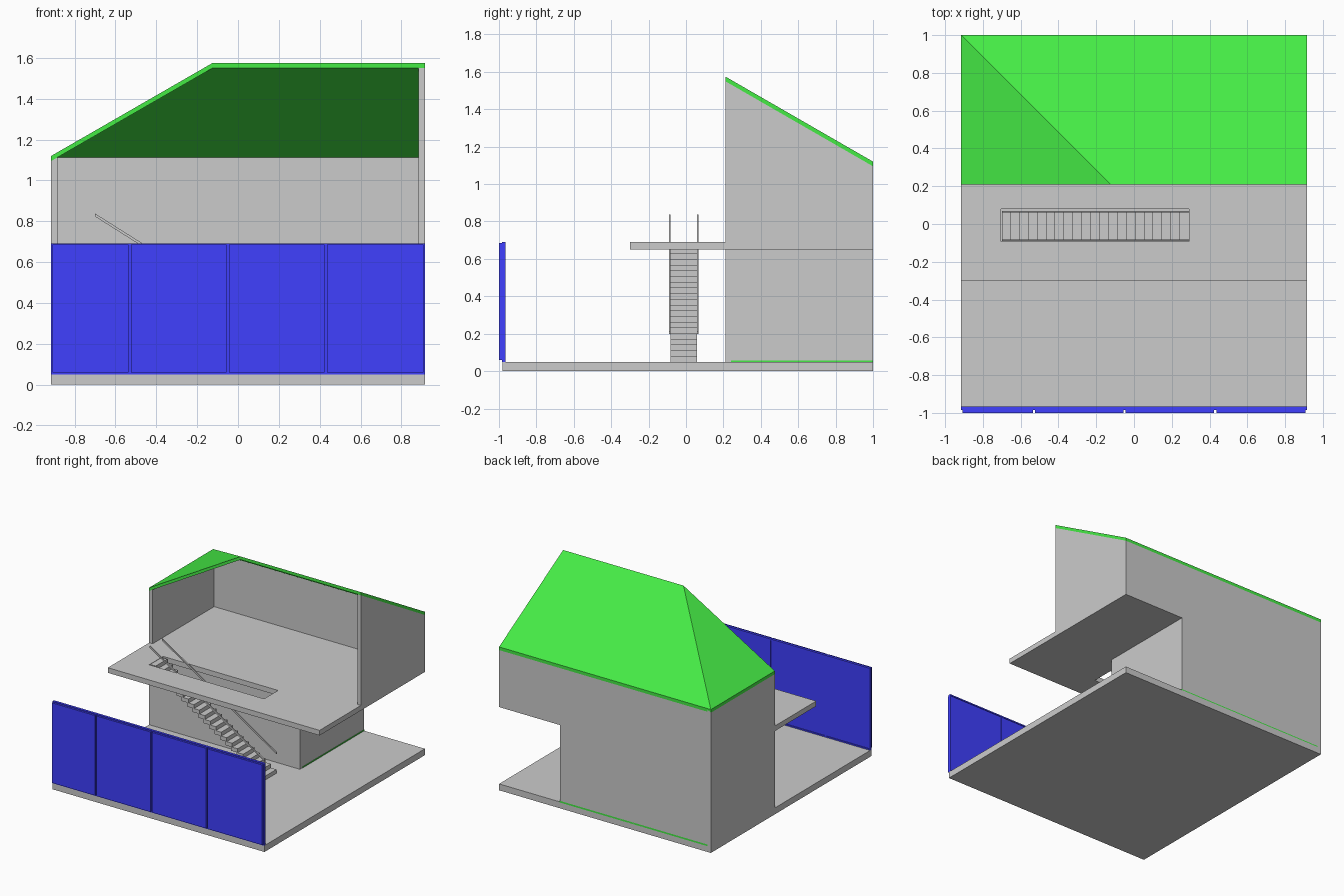
import bpy, bmesh, math
from mathutils import Vector

if "Cube" in bpy.data.objects:
    bpy.data.objects.remove(bpy.data.objects["Cube"])


def material(name, rgb):
    m = bpy.data.materials.new(name)
    m.diffuse_color = (*rgb, 1)
    m.use_nodes = True
    m.node_tree.nodes["Principled BSDF"].inputs["Base Color"].default_value = m.diffuse_color
    return m


GREEN = material("green", (0.06, 0.83, 0.06))
BLUE = material("blue", (0.05, 0.05, 1.0))


def finish(name, bm, mat=None):
    bmesh.ops.recalc_face_normals(bm, faces=bm.faces)
    me = bpy.data.meshes.new(name)
    bm.to_mesh(me)
    bm.free()
    ob = bpy.data.objects.new(name, me)
    bpy.context.collection.objects.link(ob)
    if mat:
        me.materials.append(mat)
    return ob


def prism(name, pts, axis, lo, hi, mat=None):
    """Extrude a 2D profile along one axis (profile uses the other two, in order)."""
    bm = bmesh.new()

    def at(p, d):
        c = list(p)
        c.insert("xyz".index(axis), d)
        return bm.verts.new(c)
    a = [at(p, lo) for p in pts]
    b = [at(p, hi) for p in pts]
    bm.faces.new(a)
    bm.faces.new(b)
    n = len(pts)
    for i in range(n):
        j = (i + 1) % n
        bm.faces.new((a[i], a[j], b[j], b[i]))
    return finish(name, bm, mat)


def box(name, x, y, z, mat=None):
    pts = [(x[0], y[0]), (x[1], y[0]), (x[1], y[1]), (x[0], y[1])]
    return prism(name, pts, "z", z[0], z[1], mat)


W, T = 0.915, 0.03            # half width, wall thickness
FRONT, BACK = 0.21, 1.0       # house front and back
EAVE, RIDGE, ROOF_T = 1.12, 1.575, 0.025
SLOPE = (RIDGE - EAVE) / (BACK - FRONT)
LOW = EAVE - ROOF_T           # wall top at the outer face
LOW_IN = LOW + T * SLOPE      # wall top at the inner face
BLOCK = 0.388                 # right end of the ground floor room
IN = W - T

# Ground slab and green room floor
box("ground_slab", (-W, W), (-0.98, BACK), (0, 0.05))
box("room_floor", (-IN, BLOCK + 0.003), (FRONT + T, BACK), (0.045, 0.058), GREEN)

# Walls
prism("left_wall", [(-W, 0.05), (-IN, 0.05), (-IN, LOW_IN), (-W, LOW)], "y", FRONT, BACK)
prism("right_upper_wall", [(FRONT, 0.65), (BACK, 0.65), (BACK, LOW), (FRONT, RIDGE - ROOF_T)],
      "x", IN, W)
prism("back_upper_wall", [(BACK - T, 0.65), (BACK, 0.65), (BACK, LOW), (BACK - T, LOW_IN)],
      "x", -IN, IN)
box("back_lower_wall", (-IN, BLOCK), (BACK - T, BACK), (0.058, 0.65))
box("front_lower_wall", (-IN, BLOCK), (FRONT, FRONT + T), (0.05, 0.65))
box("right_lower_wall", (BLOCK - T, BLOCK), (FRONT + T, BACK - T), (0.058, 0.65))

# Upper floor with balcony and stairwell opening
floor = prism("upper_floor", [(-W, -0.3), (W, -0.3), (W, FRONT), (IN, FRONT), (IN, BACK - T),
                              (-IN, BACK - T), (-IN, FRONT), (-W, FRONT)], "z", 0.65, 0.69)
cutter = box("stairwell_cutter", (-0.703, 0.29), (-0.092, 0.08), (0.6, 0.75))
cutter.hide_render = True
mod = floor.modifiers.new("stairwell", "BOOLEAN")
mod.operation = "DIFFERENCE"
mod.solver = "EXACT"
mod.object = cutter
bpy.context.view_layer.objects.active = floor
bpy.ops.object.modifier_apply(modifier=mod.name)
bpy.data.objects.remove(cutter)

# Half hip roof: back slope and left hip slope
bm = bmesh.new()
top = [bm.verts.new(c) for c in ((-W, FRONT, EAVE), (-W, BACK, EAVE), (W, BACK, EAVE),
                                 (W, FRONT, RIDGE), (-W + BACK - FRONT, FRONT, RIDGE))]
low = [bm.verts.new(v.co - Vector((0, 0, ROOF_T))) for v in top]
for ring in (top, low):
    bm.faces.new((ring[0], ring[1], ring[4]))
    bm.faces.new((ring[1], ring[2], ring[3], ring[4]))
for i in range(5):
    j = (i + 1) % 5
    bm.faces.new((top[i], top[j], low[j], low[i]))
finish("roof", bm, GREEN)

# Stair treads
N, X0, X1 = 21, 0.29, -0.70
run, rise = (X0 - X1) / N, 0.64 / N
for i in range(N):
    right = X0 - i * run
    box(f"stair_tread_{i + 1}", (max(right - run * 1.25, X1), right), (-0.082, 0.06),
        (0.05 + i * rise, 0.05 + (i + 1) * rise))

# Sloping handrails
for name, y in (("front_handrail", -0.09), ("back_handrail", 0.06)):
    prism(name, [(X1, 0.823), (X1, 0.838), (X0, 0.213), (X0, 0.198)], "y", y, y + 0.008)

# Blue fence: sheet, rails, posts and four front panels
seams = [-W, -0.53, -0.05, 0.43, W]
box("fence_sheet", (-W, W), (-0.985, -0.97), (0.05, 0.69), BLUE)
for name, z in (("fence_bottom_rail", 0.05), ("fence_top_rail", 0.68)):
    box(name, (-W, W), (-0.984, -0.965), (z, z + 0.01), BLUE)
for i, x in enumerate(seams):
    c = max(-W + 0.006, min(W - 0.006, x))
    box(f"fence_post_{i + 1}", (c - 0.006, c + 0.006), (-0.984, -0.9655), (0.06, 0.68), BLUE)
for i in range(4):
    box(f"fence_panel_{i + 1}", (seams[i] + 0.006, seams[i + 1] - 0.006), (-1.0, -0.985),
        (0.06, 0.685), BLUE)
